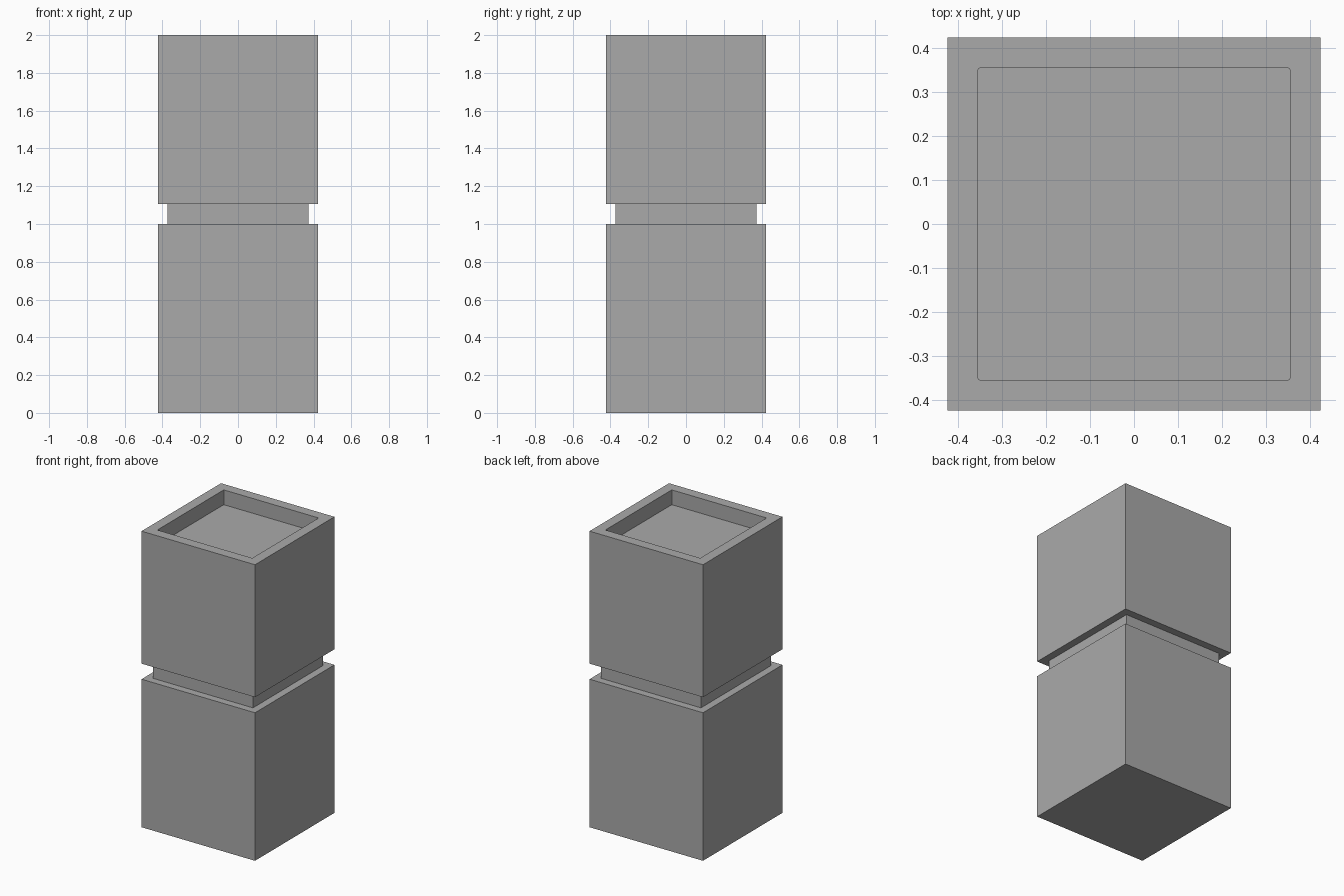
import bpy, bmesh

cube = bpy.data.objects.get("Cube")
if cube:
    bpy.data.objects.remove(cube, do_unlink=True)

GREY = (0.4, 0.4, 0.4, 1.0)
grey = bpy.data.materials.new("plain grey")
grey.use_nodes = True
grey.diffuse_color = GREY
grey.node_tree.nodes["Principled BSDF"].inputs["Base Color"].default_value = GREY


def block(name, half, z0, z1):
    """Square block of the given half width between two heights."""
    bpy.ops.mesh.primitive_cube_add(size=1, location=(0, 0, (z0 + z1) / 2))
    obj = bpy.context.object
    obj.name = name
    obj.scale = (2 * half, 2 * half, z1 - z0)
    bpy.ops.object.transform_apply(location=True, rotation=False, scale=True)
    obj.data.materials.append(grey)
    return obj


HALF, NECK, RECESS, DEPTH = 0.424, 0.373, 0.326, 0.1

# Lower block and the narrow neck above it
block("lower_block", HALF, 0, 1.0)
block("neck", NECK, 1.0, 1.105)

# Upper block with a square tray sunk into its top
upper = block("upper_block", HALF, 1.105, 2.0)
bm = bmesh.new()
bm.from_mesh(upper.data)
top = max(bm.faces, key=lambda f: f.calc_center_median().z)
bmesh.ops.inset_region(bm, faces=[top], thickness=HALF - RECESS)
floor = bmesh.ops.extrude_discrete_faces(bm, faces=[top])["faces"][0]
bmesh.ops.translate(bm, verts=floor.verts, vec=(0, 0, -DEPTH))

# Slightly round the upright corners of the tray
corners = [e for e in bm.edges
           if abs(e.verts[0].co.z - e.verts[1].co.z) > DEPTH / 2
           and abs(e.verts[0].co.x) < HALF - 0.01]
bmesh.ops.bevel(bm, geom=corners, offset=0.005, segments=2, profile=0.5,
                affect='EDGES')
bmesh.ops.recalc_face_normals(bm, faces=bm.faces)
bm.to_mesh(upper.data)
bm.free()
